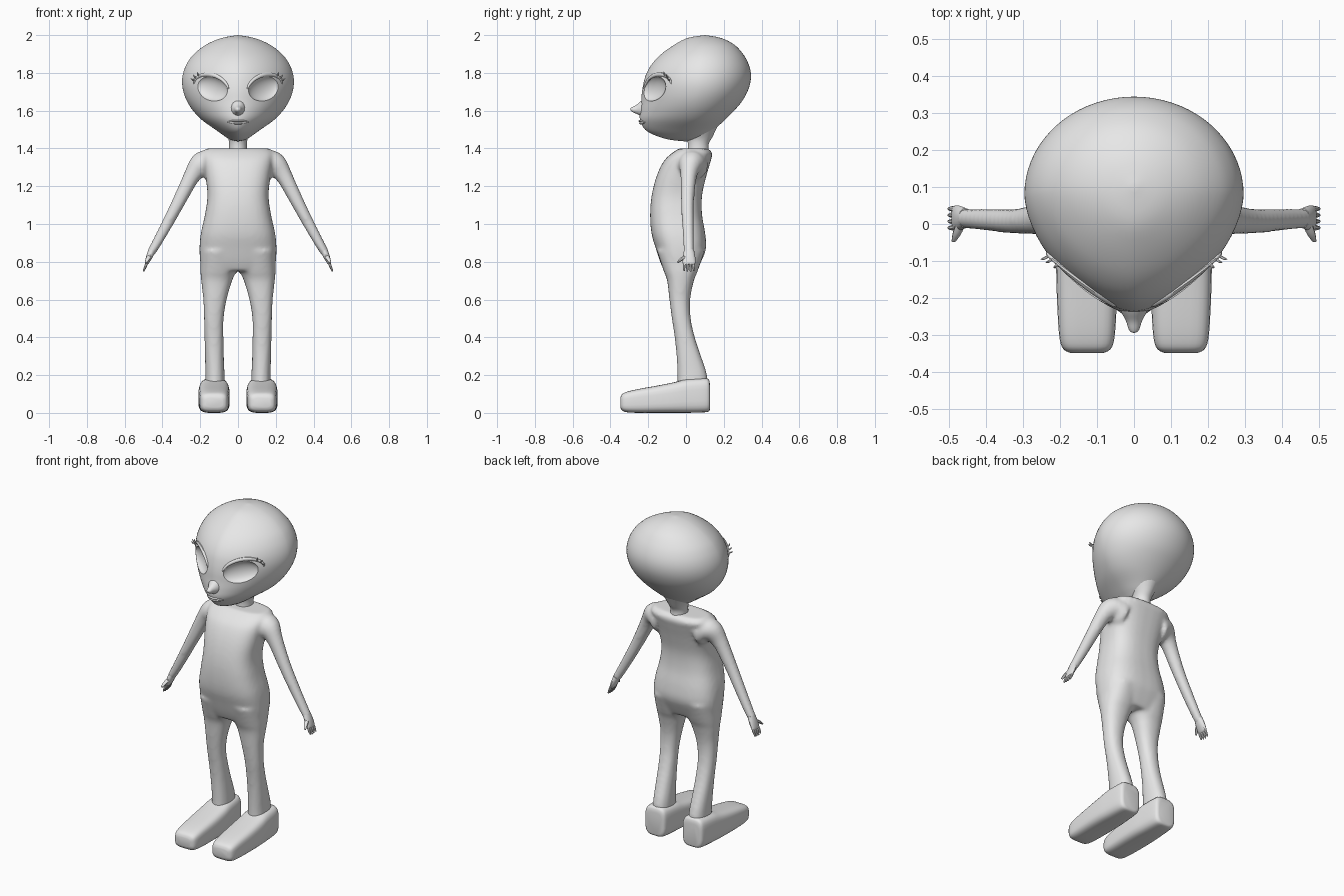
import bpy, bmesh, math
from mathutils import Vector

if "Cube" in bpy.data.objects:
    bpy.data.objects.remove(bpy.data.objects["Cube"])

X, Y, Z = Vector((1, 0, 0)), Vector((0, 1, 0)), Vector((0, 0, 1))
skin = bpy.data.materials.new("light_grey")
skin.diffuse_color = (0.8, 0.8, 0.8, 1)
skin.use_nodes = True
skin.node_tree.nodes["Principled BSDF"].inputs["Base Color"].default_value = skin.diffuse_color


def smooth_rows(rows, sub):
    """Catmull-Rom interpolation of a table of number rows."""
    out = []
    for i in range(len(rows) - 1):
        a, b, c, d = (rows[max(0, min(len(rows) - 1, i + k))] for k in (-1, 0, 1, 2))
        for j in range(sub):
            t = j / sub
            out.append([0.5 * (2 * q + (r - p) * t + (2 * p - 5 * q + 4 * r - s) * t * t
                               + (3 * q - p - 3 * r + s) * t ** 3) for p, q, r, s in zip(a, b, c, d)])
    return out + [list(rows[-1])]


def skin_rings(bm, rings):
    vs = [[bm.verts.new(p) for p in ring] for ring in rings]
    n = len(rings[0])
    for a, b in zip(vs, vs[1:]):
        for k in range(n):
            bm.faces.new((a[k], a[(k + 1) % n], b[(k + 1) % n], b[k]))
    bm.faces.new(vs[0][::-1])
    bm.faces.new(vs[-1])


def spow(c, e):
    return math.copysign(abs(c) ** e, c)


def loft(bm, rows, ref=Y, axis=None, p=2.0, n=16, sub=4, side=1):
    """Rows are x, y, z, radius across, radius along ref."""
    rows = smooth_rows(rows, sub)
    pts = [Vector(r[:3]) for r in rows]
    rings = []
    for i, r in enumerate(rows):
        t = axis or (pts[min(i + 1, len(pts) - 1)] - pts[max(i - 1, 0)])
        u = t.cross(ref).normalized()
        ring = []
        for k in range(n):
            a = 2 * math.pi * (k + 0.5) / n
            q = pts[i] + u * max(r[3], 5e-4) * spow(math.cos(a), 2 / p) \
                + ref * max(r[4], 5e-4) * spow(math.sin(a), 2 / p)
            ring.append((q.x * side, q.y, q.z))
        rings.append(ring)
    skin_rings(bm, rings)


def finish(name, bm, mirror=False, angle=40):
    bmesh.ops.remove_doubles(bm, verts=bm.verts, dist=1e-5)
    bmesh.ops.recalc_face_normals(bm, faces=bm.faces)
    me = bpy.data.meshes.new(name)
    bm.to_mesh(me)
    bm.free()
    me.materials.append(skin)
    ob = bpy.data.objects.new(name, me)
    bpy.context.collection.objects.link(ob)
    if mirror:
        ob.modifiers.new("mirror", 'MIRROR').use_mirror_merge = False
    if angle:
        shade(ob, angle)
    return ob


def activate(ob):
    bpy.ops.object.select_all(action='DESELECT')
    ob.select_set(True)
    bpy.context.view_layer.objects.active = ob


def shade(ob, angle):
    activate(ob)
    bpy.ops.object.shade_smooth_by_angle(angle=math.radians(angle))


# Body: torso, legs and arms fused into one skin
bm = bmesh.new()
torso = [(1.4, .165, -.035, .115), (1.375, .19, -.075, .14), (1.33, .185, -.12, .13), (1.25, .172, -.157, .107),
         (1.15, .162, -.182, .085), (1.05, .175, -.19, .085), (.95, .197, -.183, .102), (.87, .204, -.16, .106),
         (.8, .2, -.137, .08), (.75, .18, -.115, .055)]
loft(bm, [(0, (f + b) / 2, z, w, (b - f) / 2) for z, w, f, b in torso], axis=Z, p=2.7, n=32)
leg = [(.86, .1, .1, -.155, .1), (.75, .105, .094, -.118, .062), (.7, .113, .082, -.1, .042),
       (.6, .122, .062, -.088, .022), (.5, .128, .052, -.075, .025), (.4, .127, .05, -.06, .047),
       (.3, .125, .05, -.05, .08), (.2, .122, .051, -.045, .112), (.12, .122, .052, -.045, .115)]
arm = [(.13, .035, 1.31, .085, .085), (.19, .03, 1.315, .07, .07), (.24, .015, 1.26, .046, .045),
       (.31, .008, 1.125, .036, .035), (.37, .01, 1.01, .031, .032), (.43, .014, .9, .026, .029),
       (.465, .016, .84, .022, .027)]
for s in (1, -1):
    loft(bm, [(c, (f + b) / 2, z, w, (b - f) / 2) for z, c, w, f, b in leg], axis=Z, p=2.3, n=24, side=s)
    loft(bm, arm, n=20, side=s)
body = finish("body", bm, angle=None)
rm = body.modifiers.new("fuse", 'REMESH')
rm.mode, rm.voxel_size, rm.use_smooth_shade = 'VOXEL', .011, True
sm = body.modifiers.new("soften", 'SMOOTH')
sm.factor, sm.iterations = .5, 6

# Hands: palm, four fingers and a thumb
bm = bmesh.new()
loft(bm, [(.455, .016, .86, .02, .027), (.47, .016, .825, .017, .033), (.483, .016, .795, .011, .034),
          (.487, .016, .785, .006, .03)], n=14)
for i in range(4):
    y = .041 - i * .017
    loft(bm, [(.478, y * .9 + .002, .805, .008, .008), (.49, y, .775, .0075, .0075),
              (.5, y, .747 + .004 * abs(i - 1.5), .004, .004)], n=8)
loft(bm, [(.468, 0, .83, .011, .014), (.478, -.025, .813, .009, .012), (.487, -.046, .795, .005, .006)],
     ref=X, n=8)
finish("hands", bm, mirror=True)

# Feet: blocky rounded boots lofted from heel to toe
bm = bmesh.new()
foot = [(.127, .05, .02, .15), (.118, .066, .006, .18), (.08, .074, .002, .183), (.0, .08, 0, .178),
        (-.06, .083, 0, .163), (-.15, .083, 0, .145), (-.25, .079, 0, .127), (-.31, .074, .003, .113),
        (-.338, .064, .012, .1), (-.348, .045, .03, .08)]
loft(bm, [(.127, y, (a + b) / 2, w, (b - a) / 2) for y, w, a, b in foot], ref=Z, axis=Y, p=3.8, n=28, sub=3)
finish("feet", bm, mirror=True)

# Neck
bm = bmesh.new()
loft(bm, [(0, .065, 1.37, .05, .058), (0, .065, 1.42, .047, .055), (0, .07, 1.46, .055, .07),
          (0, .07, 1.52, .09, .1)], axis=Z, n=24)
finish("neck", bm)

# Head: rows are height, half width, front, back, widest depth
head = [(2.0, 0, .1, .1, .1), (1.985, .085, .01, .185, .1), (1.95, .168, -.06, .255, .1),
        (1.9, .233, -.13, .302, .095), (1.85, .27, -.178, .33, .09), (1.8, .29, -.208, .343, .085),
        (1.75, .296, -.224, .341, .08), (1.7, .289, -.233, .325, .075), (1.65, .27, -.237, .297, .065),
        (1.6, .238, -.243, .255, .055), (1.55, .19, -.243, .205, .04), (1.5, .12, -.217, .15, .02),
        (1.47, .078, -.165, .115, .015), (1.447, .042, -.09, .07, .01), (1.437, 0, 0, 0, 0)]
fine = smooth_rows(head, 4)
P = 1.7


def head_y(x, z):
    """Depth of the face surface at a given place."""
    r = min(fine, key=lambda q: abs(q[0] - z))
    i = max(0, min(len(fine) - 2, fine.index(r) - (1 if z > r[0] else 0)))
    a, b = fine[i], fine[i + 1]
    t = (z - a[0]) / (b[0] - a[0])
    _, w, f, _, c = [m + (k - m) * t for m, k in zip(a, b)]
    return c - (c - f) * max(0, 1 - min(1, abs(x) / w) ** P) ** (1 / P)


bm = bmesh.new()
rings = []
for z, w, f, b, c in fine:
    ring = []
    for k in range(72):
        a = 2 * math.pi * k / 72
        ca, sa = math.cos(a), math.sin(a)
        if sa < 0:
            ring.append((w * spow(ca, 2 / P), c - (c - f) * abs(sa) ** (2 / P), z))
        else:
            ring.append((w * ca, c + (b - c) * sa, z))
    rings.append(ring)
skin_rings(bm, rings)
skull = finish("head", bm, angle=None)

# Eye sockets: hollow bowls cut into the face
EX, EZ, TURN, TILT = .142, 1.718, math.radians(37), math.radians(10)
for s in (1, -1):
    bpy.ops.mesh.primitive_uv_sphere_add(segments=40, ring_count=24, location=(s * EX, head_y(EX, EZ) - .004, EZ))
    cut = bpy.context.object
    cut.name = "socket_cutter"
    cut.scale = (.107, .04, .066)
    cut.rotation_euler = (0, -s * TILT, s * TURN)
    cut.data.materials.append(skin)
    cut.hide_render = True
    activate(skull)
    m = skull.modifiers.new("socket", 'BOOLEAN')
    m.operation, m.object = 'DIFFERENCE', cut
    bpy.ops.object.modifier_apply(modifier=m.name)
    bpy.data.objects.remove(cut)
shade(skull, 35)


def face_point(ang, grow=1.0, out=0.0):
    """Point on the face around the eye outline."""
    lx, lz = .088 * grow * math.cos(ang), .068 * grow * math.sin(ang)
    x, z = EX + lx, EZ + lz + lx * math.tan(TILT)
    return x, head_y(x, z) - out, z


# Upper eyelids and lashes at the outer corners
bm = bmesh.new()
lid = []
for i in range(13):
    t = i / 12
    r = .003 + .008 * math.sin(math.pi * t) ** .6
    lid.append((*face_point(math.radians(5 + 165 * t), 1.06), r, r))
loft(bm, lid, n=10, sub=2)
finish("eyelids", bm, mirror=True)

bm = bmesh.new()
for deg, dx, dz in ((22, .022, .01), (34, .018, .02), (48, .012, .024)):
    x, y, z = face_point(math.radians(deg), 1.08, .004)
    loft(bm, [(x, y, z, .005, .005), (x + dx * .6, y - .008, z + dz * .4, .004, .004),
              (x + dx, y - .01, z + dz, .0006, .0006)], n=6, sub=2)
finish("eyelashes", bm, mirror=True)

# Nose
bm = bmesh.new()
loft(bm, [(0, -.2, 1.615, .05, .06), (0, -.235, 1.612, .036, .042), (0, -.262, 1.607, .022, .024),
          (0, -.283, 1.606, .015, .014), (0, -.292, 1.607, .008, .007), (0, -.294, 1.607, 0, 0)],
     ref=Z, axis=Y, n=20)
finish("nose", bm)

# Lips
bm = bmesh.new()
for z, fat in ((1.546, .0055), (1.534, .0065)):
    row = []
    for i in range(9):
        x = -.055 + .11 * i / 8
        r = .002 + fat * (1 - (x / .055) ** 2) ** .5
        row.append((x, head_y(x, z) - .002, z + (1.54 - z) * (abs(x) / .055) ** 3, r * .8, r))
    loft(bm, row, n=10, sub=2)
finish("lips", bm)
